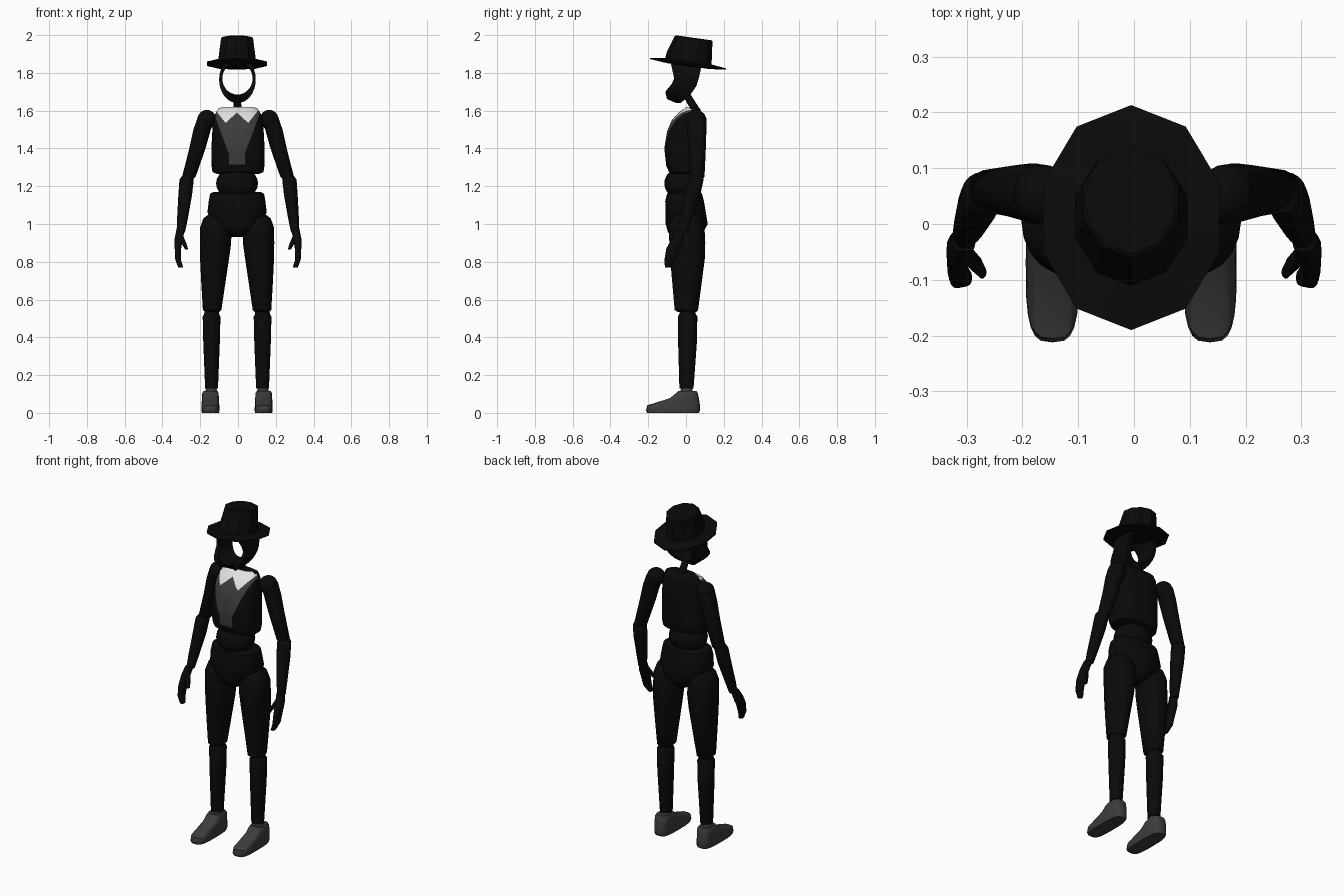
import bpy, bmesh, math
from mathutils import Vector


def material(name, r, g, b):
    m = bpy.data.materials.new(name)
    m.diffuse_color = (r, g, b, 1)
    return m


BLACK = material("black cloth", 0.003, 0.003, 0.003)
GREY = material("dark grey", 0.045, 0.045, 0.045)
WHITE = material("collar white", 0.75, 0.75, 0.75)


def finish(name, bm, mats, angle=40):
    bmesh.ops.recalc_face_normals(bm, faces=bm.faces)
    me = bpy.data.meshes.new(name)
    bm.to_mesh(me)
    bm.free()
    for m in mats:
        me.materials.append(m)
    ob = bpy.data.objects.new(name, me)
    bpy.context.collection.objects.link(ob)
    bpy.ops.object.select_all(action='DESELECT')
    ob.select_set(True)
    bpy.context.view_layer.objects.active = ob
    bpy.ops.object.shade_smooth_by_angle(angle=math.radians(angle))
    return ob


def loft(rings, n=20, p=1.0, side=1, shift=0.0, start=0.0, tilt=0.0):
    """Stack horizontal rings given as (x, y_front, y_back, z, half_width)."""
    bm = bmesh.new()
    power = lambda v: math.copysign(abs(v) ** p, v) if abs(v) > 1e-6 else 0.0
    loops = []
    for x, y0, y1, z, rx in rings:
        loop = []
        for i in range(n):
            a = math.radians(start) + math.tau * i / n
            px = side * x + shift + rx * power(math.cos(a))
            py = (y0 + y1) / 2 + (y1 - y0) / 2 * power(math.sin(a))
            loop.append(bm.verts.new((px, py, z - tilt * (py - 0.01))))
        loops.append(loop)
    for a, b in zip(loops, loops[1:]):
        for i in range(n):
            j = (i + 1) % n
            bm.faces.new((a[i], a[j], b[j], b[i]))
    bm.faces.new(loops[0])
    bm.faces.new(loops[-1])
    return bm


def ball(name, centre, radii, mat):
    bm = bmesh.new()
    bmesh.ops.create_uvsphere(bm, u_segments=20, v_segments=12, radius=1)
    bmesh.ops.scale(bm, vec=radii, verts=bm.verts)
    bmesh.ops.translate(bm, vec=centre, verts=bm.verts)
    return finish(name, bm, [mat])


def interp(points, z):
    if z <= points[0][0]:
        return points[0][1]
    for (z0, v0), (z1, v1) in zip(points, points[1:]):
        if z <= z1:
            return v0 + (v1 - v0) * (z - z0) / (z1 - z0)
    return points[-1][1]


# Hat: ten-sided brim and crown, leaning back
finish("hat", loft([
    (0, -0.10, 0.12, 1.836, 0.10), (0, -0.19, 0.213, 1.845, 0.166),
    (0, -0.19, 0.213, 1.852, 0.166), (0, -0.11, 0.135, 1.862, 0.105),
    (0, -0.10, 0.137, 1.90, 0.10), (0, -0.06, 0.14, 1.985, 0.089),
    (0, -0.053, 0.134, 1.99, 0.082)], n=10, start=18, shift=-0.005, tilt=0.14),
    [BLACK], 30)

# Head: a hollow ring open from front to back
front = [(1.64, -0.05), (1.66, -0.10), (1.70, -0.11), (1.76, -0.06), (1.85, -0.08)]
back = [(1.64, -0.03), (1.68, 0.02), (1.73, 0.055), (1.78, 0.07), (1.85, 0.085)]
bm = bmesh.new()
N = 32
sections = []
for i in range(N):
    a = math.tau * i / N
    c, s = math.cos(a), math.sin(a)
    xo, zo = 0.097 * c - 0.003, 1.765 + 0.125 * s
    xi, zi = 0.08 * c - 0.003, 1.77 + 0.085 * s
    sections.append([bm.verts.new(v) for v in (
        (xo, interp(front, zo), zo), (xo, interp(back, zo), zo),
        (xi, interp(back, zi), zi), (xi, interp(front, zi), zi))])
for i in range(N):
    a, b = sections[i], sections[(i + 1) % N]
    for k in range(4):
        m = (k + 1) % 4
        bm.faces.new((a[k], a[m], b[m], b[k]))
finish("hollow_head", bm, [BLACK])

# Neck
finish("neck", loft([(0, 0.035, 0.085, 1.59, 0.022), (0, -0.02, 0.025, 1.685, 0.018)],
                    n=12, shift=-0.003), [BLACK])

# Torso: jacket with vest and collar cut into the front
bm = loft([
    (0, -0.07, 0.06, 1.265, 0.11), (0, -0.09, 0.08, 1.275, 0.135),
    (0, -0.105, 0.09, 1.31, 0.14), (0, -0.115, 0.092, 1.40, 0.141),
    (0, -0.10, 0.094, 1.49, 0.136), (0, -0.075, 0.09, 1.55, 0.128),
    (0, -0.045, 0.084, 1.585, 0.12), (0, -0.012, 0.075, 1.61, 0.105),
    (0, 0.0, 0.06, 1.62, 0.08)], n=32, p=0.75)
CX = -0.006
V_LINE = ((0.042, 1.37), (0.118, 1.575))
COLLAR = ((0.112, 1.60), (0.06, 1.535), (0.0, 1.59))


def cut(p0, p1, side):
    """Slice the torso along a line seen from the front."""
    a = Vector((CX + side * p0[0], 0, p0[1]))
    b = Vector((CX + side * p1[0], 0, p1[1]))
    no = (b - a).cross(Vector((0, 1, 0))).normalized()
    bmesh.ops.bisect_plane(bm, geom=bm.verts[:] + bm.edges[:] + bm.faces[:],
                           plane_co=a, plane_no=no, dist=1e-5)


cut((-1, 1.315), (1, 1.315), 1)
for s in (-1, 1):
    cut((0.042, 1.2), (0.042, 1.37), s)
    cut(*V_LINE, s)
    cut(COLLAR[0], COLLAR[1], s)
    cut(COLLAR[1], COLLAR[2], s)
bm.normal_update()
for f in bm.faces:
    c = f.calc_center_median()
    x, z = abs(c.x - CX), c.z
    if c.y > 0.025 or z < 1.315:
        continue
    if f.normal.y > 0.1:
        continue
    slope = (V_LINE[1][0] - V_LINE[0][0]) / (V_LINE[1][1] - V_LINE[0][1])
    if x < 0.042 + max(0, z - 1.37) * slope:
        f.material_index = 1
    edge = interp([(0.0, 1.59), (0.06, 1.535), (0.112, 1.60)], x)
    if x < 0.115 and z > edge:
        f.material_index = 2
finish("jacket_torso", bm, [BLACK, GREY, WHITE])

# Waist ball and pelvis
ball("waist_ball", (-0.005, -0.015, 1.215), (0.111, 0.10, 0.088), BLACK)
finish("pelvis", loft([
    (0, -0.08, 0.07, 1.17, 0.125), (0, -0.10, 0.085, 1.16, 0.143),
    (0, -0.11, 0.095, 1.12, 0.15), (0, -0.108, 0.105, 1.06, 0.157),
    (0, -0.108, 0.115, 1.00, 0.12), (0, -0.095, 0.09, 0.955, 0.06),
    (0, -0.06, 0.06, 0.93, 0.03)], n=24, p=0.85, shift=-0.005), [BLACK])

# Arms and legs, one of each per side
for side, label in ((-1, "right"), (1, "left")):
    def part(name, rings, mat=BLACK, dx=0.0, **kw):
        finish(f"{label}_{name}", loft(rings, side=side, shift=dx, **kw), [mat])

    # Arm
    ball(f"{label}_shoulder", (side * 0.165, 0.052, 1.552), (0.05, 0.055, 0.052), BLACK)
    part("upper_arm", [
        (0.172, 0.0, 0.108, 1.56, 0.043), (0.19, 0.005, 0.108, 1.50, 0.046),
        (0.215, 0.012, 0.105, 1.40, 0.043), (0.26, 0.02, 0.098, 1.25, 0.036),
        (0.265, 0.03, 0.088, 1.235, 0.025)])
    part("forearm", [
        (0.27, 0.02, 0.085, 1.255, 0.025), (0.272, 0.01, 0.093, 1.235, 0.038),
        (0.28, -0.008, 0.075, 1.15, 0.036), (0.295, -0.035, 0.03, 1.02, 0.028),
        (0.303, -0.045, 0.008, 0.955, 0.022)])
    part("hand", [
        (0.305, -0.05, -0.005, 0.965, 0.022), (0.314, -0.078, -0.015, 0.92, 0.022),
        (0.318, -0.105, -0.035, 0.87, 0.017), (0.317, -0.115, -0.055, 0.81, 0.015),
        (0.303, -0.112, -0.08, 0.77, 0.013)], n=14, p=0.8)
    part("thumb", [
        (0.303, -0.065, -0.035, 0.935, 0.014), (0.285, -0.085, -0.055, 0.895, 0.013),
        (0.272, -0.098, -0.075, 0.865, 0.008)], n=10)

    # Leg
    part("thigh", [
        (0.11, -0.04, 0.05, 1.055, 0.035), (0.112, -0.075, 0.08, 1.03, 0.066),
        (0.113, -0.092, 0.098, 0.98, 0.083), (0.114, -0.088, 0.102, 0.90, 0.083),
        (0.119, -0.084, 0.10, 0.82, 0.077), (0.126, -0.072, 0.082, 0.68, 0.063),
        (0.132, -0.06, 0.064, 0.545, 0.049), (0.132, -0.045, 0.055, 0.535, 0.038)],
        dx=-0.005)
    ball(f"{label}_knee", (side * 0.134 - 0.005, 0.008, 0.525), (0.04, 0.042, 0.045), BLACK)
    part("shin", [
        (0.135, -0.035, 0.05, 0.525, 0.038), (0.135, -0.043, 0.06, 0.51, 0.047),
        (0.135, -0.042, 0.058, 0.38, 0.044), (0.135, -0.035, 0.04, 0.13, 0.034)],
        dx=-0.005)
    ball(f"{label}_ankle", (side * 0.137 - 0.005, 0.003, 0.115), (0.031, 0.033, 0.028), GREY)
    part("shoe", [
        (0.141, -0.205, 0.068, 0.0, 0.045), (0.141, -0.212, 0.074, 0.012, 0.048),
        (0.141, -0.205, 0.074, 0.04, 0.047), (0.141, -0.085, 0.068, 0.078, 0.045),
        (0.141, -0.052, 0.062, 0.105, 0.043), (0.141, -0.04, 0.055, 0.117, 0.036)],
        mat=GREY, dx=-0.005, p=0.6, n=24)
